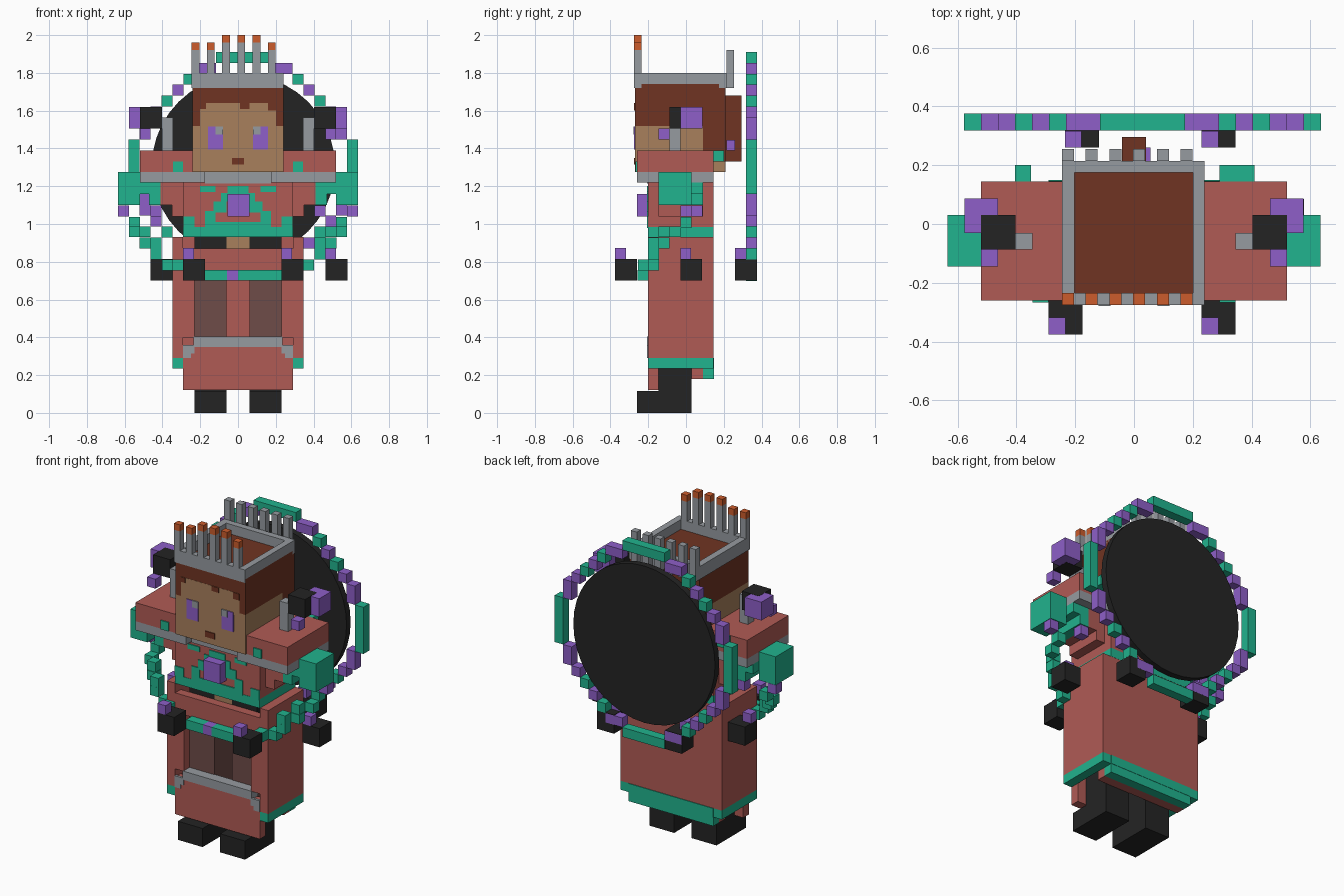
import bpy, bmesh
from mathutils import Matrix

U = 0.0578  # size of one small block


def lin(c):
    c /= 255
    return c / 12.92 if c <= 0.04045 else ((c + 0.055) / 1.055) ** 2.4


def material(name, r, g, b):
    m = bpy.data.materials.new(name)
    m.diffuse_color = (lin(r), lin(g), lin(b), 1)
    return m


RED = material("rose cloth", 176, 91, 85)
TEAL = material("teal", 33, 179, 142)
PURPLE = material("purple", 142, 95, 200)
BLACK = material("black", 36, 36, 36)
GRAY = material("silver gray", 150, 155, 160)
HAIR = material("brown hair", 112, 52, 34)
SKIN = material("tan skin", 168, 128, 92)
ORANGE = material("orange", 204, 92, 44)
DARK = material("dark trousers", 110, 76, 72)


def boxes(name, mat, items, mirror=False):
    """One object from boxes (x0, x1, y0, y1, z0, z1), optionally mirrored in x."""
    items = list(items)
    if mirror:
        items += [(-b[1], -b[0], *b[2:]) for b in items]
    bm = bmesh.new()
    for x0, x1, y0, y1, z0, z1 in items:
        m = Matrix.Translation(((x0 + x1) / 2, (y0 + y1) / 2, (z0 + z1) / 2))
        m = m @ Matrix.Diagonal((x1 - x0, y1 - y0, z1 - z0, 1))
        bmesh.ops.create_cube(bm, size=1, matrix=m)
    me = bpy.data.meshes.new(name)
    bm.to_mesh(me)
    bm.free()
    me.materials.append(mat)
    ob = bpy.data.objects.new(name, me)
    bpy.context.collection.objects.link(ob)
    return ob


def cubes(name, mat, corners, s=U, mirror=False):
    """Cubes of side s from their lowest corners."""
    return boxes(name, mat, [(x, x + s, y, y + s, z, z + s) for x, y, z in corners], mirror)


# Boots and legs
boxes("boots", BLACK, [(.06, .23, -.26, .03, 0, .115), (.06, .23, -.145, .03, .115, .3)], True)
boxes("trousers", DARK, [(.06, .23, -.145, .03, .3, .8)], True)

# Skirt: open at the front above a low panel
boxes("skirt_sides", RED, [(.29, .347, -.2, .145, .29, .93),
                           (.23, .29, -.2, -.145, .4, .76)], True)
boxes("skirt_back", RED, [(-.29, .29, .09, .145, .235, .93),
                          (-.29, .29, .03, .09, .18, .235)])
boxes("skirt_front_panel", RED, [(-.29, .29, -.2, -.145, .12, .35),
                                 (-.23, .23, -.2, -.145, .35, .4)])
boxes("skirt_front_band", RED, [(-.29, .29, -.2, -.145, .75, .87)])
boxes("skirt_hem", TEAL, [(.29, .347, -.2, .145, .235, .29)], True)
boxes("skirt_back_hem", TEAL, [(-.29, .29, .09, .147, .18, .235),
                               (-.29, .29, .085, .149, .235, .29)])
boxes("panel_trim", GRAY, [(-.235, .235, -.206, -.14, .35, .404)])
boxes("panel_trim_ends", GRAY, [(.23, .29, -.206, -.19, .315, .36),
                                (.25, .29, -.206, -.19, .29, .315)], True)

# Torso
boxes("belly", SKIN, [(-.06, .06, -.146, .03, .76, .95)])
boxes("shorts", BLACK, [(.06, .23, -.145, .03, .8, .95)], True)
boxes("chest", RED, [(-.29, .29, -.2, .145, .985, 1.275)])
boxes("waist_band", TEAL, [(-.29, .29, -.202, .146, .93, .985)])
boxes("collar", GRAY, [(-.175, .175, -.207, -.19, 1.215, 1.275)])

# Chest pattern and gem
boxes("chest_pattern", TEAL, [
    (0, .175, -.206, -.199, .98, 1.01), (.12, .175, -.206, -.199, 1.01, 1.07),
    (.06, .13, -.206, -.199, 1.06, 1.12), (0, .09, -.206, -.199, 1.12, 1.165),
    (0, .055, -.206, -.199, 1.165, 1.2), (.23, .289, -.206, -.199, .98, 1.04),
    (.12, .2, -.206, -.199, 1.17, 1.2)], True)
boxes("chest_gem", PURPLE, [(-.055, .06, -.26, -.2, 1.04, 1.16)])

# Sleeves, arms and cuffs
boxes("sleeves", RED, [(.2, .52, -.26, .145, 1.275, 1.39)], True)
boxes("sleeve_trim", GRAY, [(.175, .52, -.26, .145, 1.22, 1.275)], True)
boxes("arms", RED, [(.29, .41, -.145, .09, 1.1, 1.22), (.29, .35, -.145, .09, 1.04, 1.1)], True)
boxes("arm_lining", TEAL, [(.41, .47, -.145, .09, 1.1, 1.22),
                           (.47, .52, -.145, .09, 1.16, 1.22)], True)
boxes("cuffs", TEAL, [(.52, .635, -.145, .03, 1.1, 1.275)], True)
boxes("sleeve_studs", TEAL, [(.29, .345, -.267, -.25, 1.275, 1.33)], True)
boxes("back_studs", TEAL, [(.29, .41, .145, .2, 1.33, 1.39), (-.405, -.35, .145, .2, 1.33, 1.39)])

# Shoulder ornaments
boxes("shoulder_posts", GRAY, [(.345, .403, -.087, -.03, 1.39, 1.565)], True)
boxes("shoulder_blocks", BLACK, [(.403, .52, -.087, .03, 1.505, 1.62)], True)
boxes("shoulder_orbs", PURPLE, [(.463, .577, -.03, .087, 1.506, 1.619),
                                (.463, .52, -.145, -.087, 1.447, 1.505)], True)

# Bead strands from the cuffs to the front
cubes("teal_beads", TEAL, [
    (.52, -.03, .98), (.52, -.087, .93), (.463, -.145, .87), (.463, -.145, .93), (.405, -.2, .812),
    (.345, -.2, .755), (.29, -.255, .755), (.405, -.2, .87)], mirror=True)
cubes("purple_beads", PURPLE, [(.577, -.03, 1.04), (.405, .03, 1.04)], mirror=True)
boxes("front_strand", TEAL, [(-.175, -.058, -.258, -.2, .7, .757), (0, .235, -.258, -.2, .7, .757)])
boxes("front_strand_bead", PURPLE, [(-.058, 0, -.258, -.2, .7, .757)])

# Floating gems: three on each side, each with a small block on top
gems = [(-.29, -.375), (.23, -.375), (-.463, -.03), (.463, -.03), (-.235, .26), (.23, .26)]
cubes("floating_gems", BLACK, [(x, y, .7) for x, y in gems], 2 * U)
cubes("gem_tops", PURPLE, [(x, y, .815) for x, y in gems], .057)

# Head: skin in front, hair above and behind
boxes("face", SKIN, [(-.24, .24, -.27, .09, 1.275, 1.52)])
boxes("forehead", SKIN, [(-.2, .2, -.271, -.2, 1.5, 1.64)])
boxes("hair", HAIR, [(-.24, .24, -.27, .21, 1.52, 1.74), (-.24, .24, .09, .21, 1.33, 1.52),
                     (-.04, .04, .2, .295, 1.33, 1.68)])
boxes("neck", SKIN, [(-.2, .2, .0, .21, 1.275, 1.33)])
boxes("fringe", HAIR, [(.16, .2, -.275, -.268, 1.6, 1.64), (.01, .06, -.275, -.268, 1.61, 1.64),
                       (-.2, -.17, -.275, -.268, 1.61, 1.64)])
boxes("eyes", PURPLE, [(.08, .16, -.276, -.268, 1.395, 1.515)], True)
boxes("eye_glints", GRAY, [(.08, .12, -.278, -.27, 1.475, 1.516)], True)
boxes("mouth", HAIR, [(-.032, .032, -.276, -.268, 1.315, 1.35)])
boxes("hair_pin", PURPLE, [(.03, .056, .215, .26, 1.39, 1.445)])

# Crown with rows of spikes
boxes("crown_band", GRAY, [(-.245, .24, -.275, -.235, 1.72, 1.8), (-.245, .24, .175, .215, 1.72, 1.8),
                           (-.245, -.203, -.235, .175, 1.72, 1.8), (.2, .24, -.235, .175, 1.72, 1.8)])
front, back, tips = [], [], []
for i in range(6):
    x = -.245 + i * .0806
    top = 2.0 if 2 <= i <= 4 else 1.96
    front.append((x, x + .041, -.275, -.235, 1.8, top - .04))
    tips.append((x, x + .041, -.275, -.235, top - .04, top))
    back.append((x, x + .041, .215, .255, 1.72, 1.92))
boxes("crown_front_spikes", GRAY, front)
boxes("crown_back_spikes", GRAY, back)
boxes("crown_tips", ORANGE, tips)

# Halo: ring of blocks around a dark disc
CX, CZ = .0285, 1.304
octant = {TEAL: [(0, 10), (1, 10), (2, 10), (5, 8), (7, 6)],
          PURPLE: [(3, 9), (4, 9), (6, 7), (8, 5), (9, 4), (9, 3)]}
octant[TEAL] += [(10, 0), (10, 1), (10, 2)]
for mat, cells in octant.items():
    full = sorted({(sx * a, sz * b) for a, b in cells for sx in (1, -1) for sz in (1, -1)})
    cubes("halo_ring_" + mat.name, mat,
          [(CX + (a - .5) * U, .318, CZ + (b - .5) * U) for a, b in full])
bpy.ops.mesh.primitive_cylinder_add(vertices=40, radius=.485, depth=.04,
                                    location=(CX, .348, CZ), rotation=(1.570796, 0, 0))
disc = bpy.context.object
disc.name = "halo_disc"
disc.data.materials.append(BLACK)
